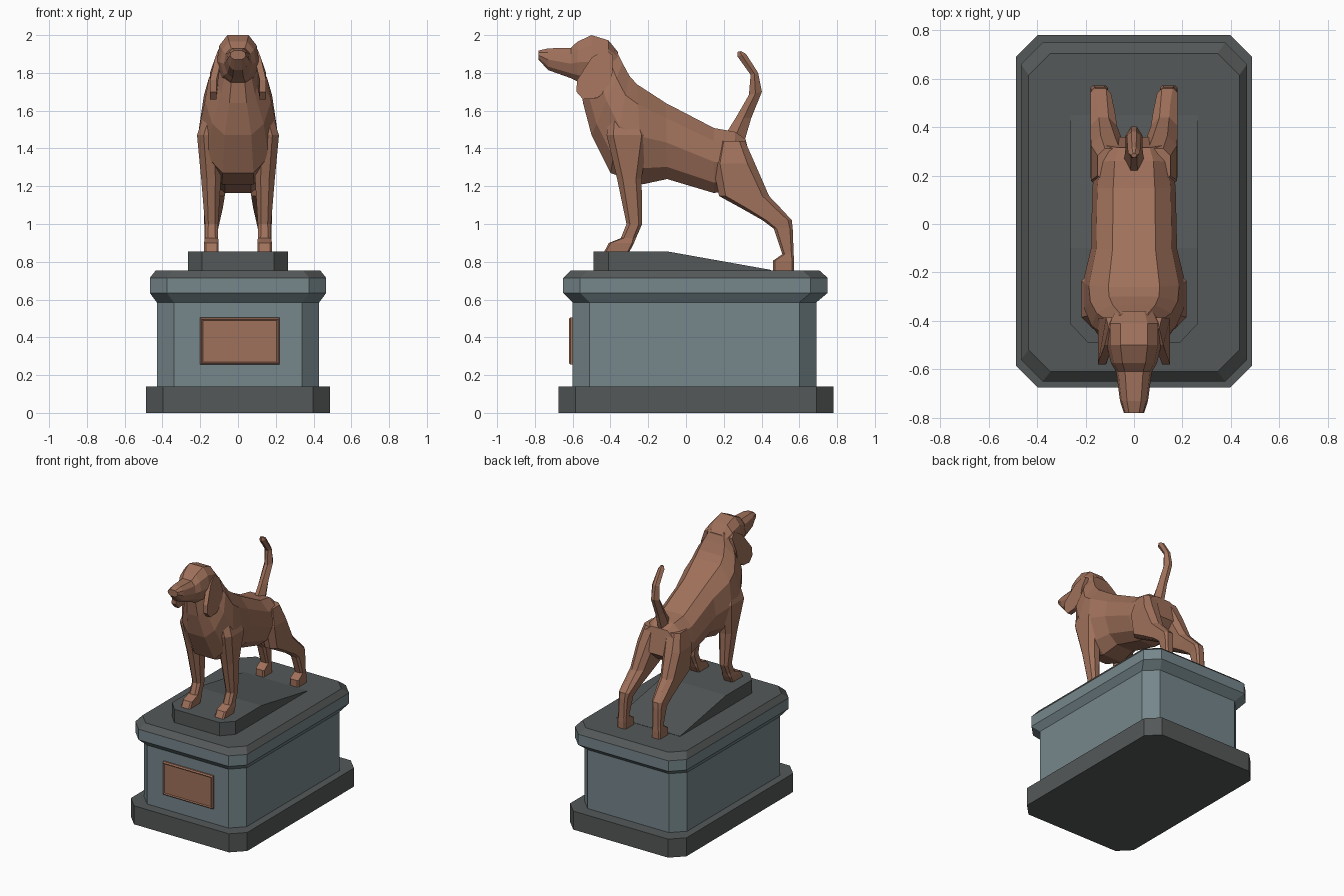
import bpy, bmesh


def material(name, rgb):
    m = bpy.data.materials.new(name)
    m.diffuse_color = (*rgb, 1)
    return m


BRONZE = material("bronze", (0.35, 0.165, 0.105))
STONE = material("blue_grey_stone", (0.18, 0.24, 0.26))
SLATE = material("dark_slate", (0.09, 0.098, 0.098))

ROUND = [(0, .5), (.2, .88), (.52, 1), (.84, .78), (1, .4)]   # (depth, width factor)
DIAMOND = [(0, .35), (.5, 1), (1, .35)]
RECT = [(0, 1), (1, 1)]


def slice_ring(top, bottom, half_width, shape):
    """Symmetric ring between two (y, z) points of the side profile."""
    pts = [(w * half_width, top[0] + (bottom[0] - top[0]) * t,
            top[1] + (bottom[1] - top[1]) * t) for t, w in shape]
    return pts + [(-x, y, z) for x, y, z in reversed(pts)]


def flat_ring(z, x0, x1, y0, y1, c):
    """Horizontal rectangle with chamfered corners."""
    return [(x0 + c, y0, z), (x1 - c, y0, z), (x1, y0 + c, z), (x1, y1 - c, z),
            (x1 - c, y1, z), (x0 + c, y1, z), (x0, y1 - c, z), (x0, y0 + c, z)]


def loft(name, rings, mat, mirror=False):
    bm = bmesh.new()
    loops = [[bm.verts.new(p) for p in r] for r in rings]
    n = len(loops[0])
    for a, b in zip(loops, loops[1:]):
        for i in range(n):
            j = (i + 1) % n
            bm.faces.new((a[i], a[j], b[j], b[i]))
    bm.faces.new(loops[0])
    bm.faces.new(loops[-1])
    bmesh.ops.recalc_face_normals(bm, faces=bm.faces)
    me = bpy.data.meshes.new(name)
    bm.to_mesh(me)
    bm.free()
    me.materials.append(mat)
    ob = bpy.data.objects.new(name, me)
    bpy.context.collection.objects.link(ob)
    if mirror:
        ob.modifiers.new("mirror", 'MIRROR').use_mirror_merge = False
    return ob


# Pedestal: plinth, shaft with flared cornice, bevelled top slab
def tier(z, hx, y0, y1, c=.09):
    return flat_ring(z, -hx, hx, y0, y1, c)


loft("plinth", [tier(0, .487, -.675, .78), tier(.14, .487, -.675, .78)], SLATE)
loft("pedestal_shaft", [tier(.14, .43, -.60, .69), tier(.585, .43, -.60, .69),
                        tier(.635, .467, -.65, .75), tier(.715, .467, -.65, .75)], STONE)
loft("top_slab", [tier(.715, .467, -.65, .75), tier(.755, .435, -.61, .705)], SLATE)

# Sloping rock under the dog
loft("ramp", [slice_ring((y, zt), (y, .75), hw, RECT) for y, zt, hw in
              [(-.49, .855, .19), (-.41, .855, .265), (-.10, .855, .265), (.45, .757, .265)]], SLATE)

# Plaque with bevelled rim and sunken field
plaque = loft("plaque", [slice_ring((y, .505 - i), (y, .255 + i), .21 - i, RECT) for y, i in
                         [(-.59, 0), (-.612, 0), (-.62, .008), (-.614, .015)]], BRONZE)
plaque.location.x = .01

# Torso and neck, from rump to skull
torso = [((.315, 1.45), (.36, 1.27), .13), ((.26, 1.488), (.25, 1.18), .16),
         ((.148, 1.508), (.148, 1.164), .172), ((-.106, 1.64), (-.10, 1.238), .178),
         ((-.26, 1.74), (-.23, 1.21), .212), ((-.30, 1.785), (-.40, 1.27), .205),
         ((-.335, 1.85), (-.50, 1.47), .175), ((-.37, 1.92), (-.545, 1.64), .115),
         ((-.42, 1.95), (-.56, 1.75), .09)]
loft("torso", [slice_ring(t, b, w, ROUND) for t, b, w in torso], BRONZE)

# Head, from nose to nape
head = [(-.78, 1.918, 1.87, .042), (-.73, 1.93, 1.815, .058), (-.61, 1.932, 1.772, .074),
        (-.575, 1.965, 1.755, .095), (-.50, 2.0, 1.73, .112), (-.41, 1.972, 1.74, .112),
        (-.36, 1.91, 1.78, .085)]
loft("head", [slice_ring((y, zt), (y, zb), w, ROUND) for y, zt, zb, w in head], BRONZE)

# Hanging ears: side outline bent outward with height
outline = [(-.43, 1.925), (-.50, 1.88), (-.577, 1.762), (-.58, 1.70), (-.545, 1.66),
           (-.47, 1.667), (-.407, 1.72), (-.39, 1.80), (-.386, 1.894)]


def ear_x(z):
    return .10 + .045 * min(1, (1.925 - z) / .12)


loft("ear", [[(ear_x(z) + dx, y, z) for y, z in outline] for dx in (-.03, .004)],
     BRONZE, mirror=True)

# Legs: rows of z, inner x, outer x, front y, back y, chamfer
front_leg = [(1.60, .08, .175, -.41, -.24, .035), (1.47, .09, .217, -.42, -.20, .035),
             (1.24, .09, .195, -.365, -.235, .03), (1.0, .105, .175, -.315, -.232, .018),
             (.925, .105, .175, -.345, -.265, .015), (.90, .102, .18, -.408, -.275, .01),
             (.852, .102, .18, -.434, -.30, .01)]
hind_leg = [(1.44, .03, .15, .17, .312, .03), (1.32, .04, .178, .14, .365, .04),
            (1.148, .07, .18, .175, .44, .035), (1.085, .08, .18, .29, .50, .03),
            (1.02, .095, .18, .405, .56, .02), (.975, .105, .177, .465, .565, .015),
            (.84, .11, .177, .51, .57, .012), (.805, .107, .18, .46, .572, .01),
            (.755, .107, .18, .46, .572, .01)]
for name, rows in (("front_leg", front_leg), ("hind_leg", hind_leg)):
    loft(name, [flat_ring(*r) for r in rows], BRONZE, mirror=True)

# Raised tail
tail = [((.20, 1.46), (.31, 1.44), .042), ((.265, 1.565), (.345, 1.56), .036),
        ((.333, 1.683), (.402, 1.70), .034), ((.342, 1.79), (.382, 1.80), .03),
        ((.272, 1.888), (.318, 1.90), .025), ((.274, 1.912), (.292, 1.915), .012)]
loft("tail", [slice_ring(f, b, w, DIAMOND) for f, b, w in tail], BRONZE)
